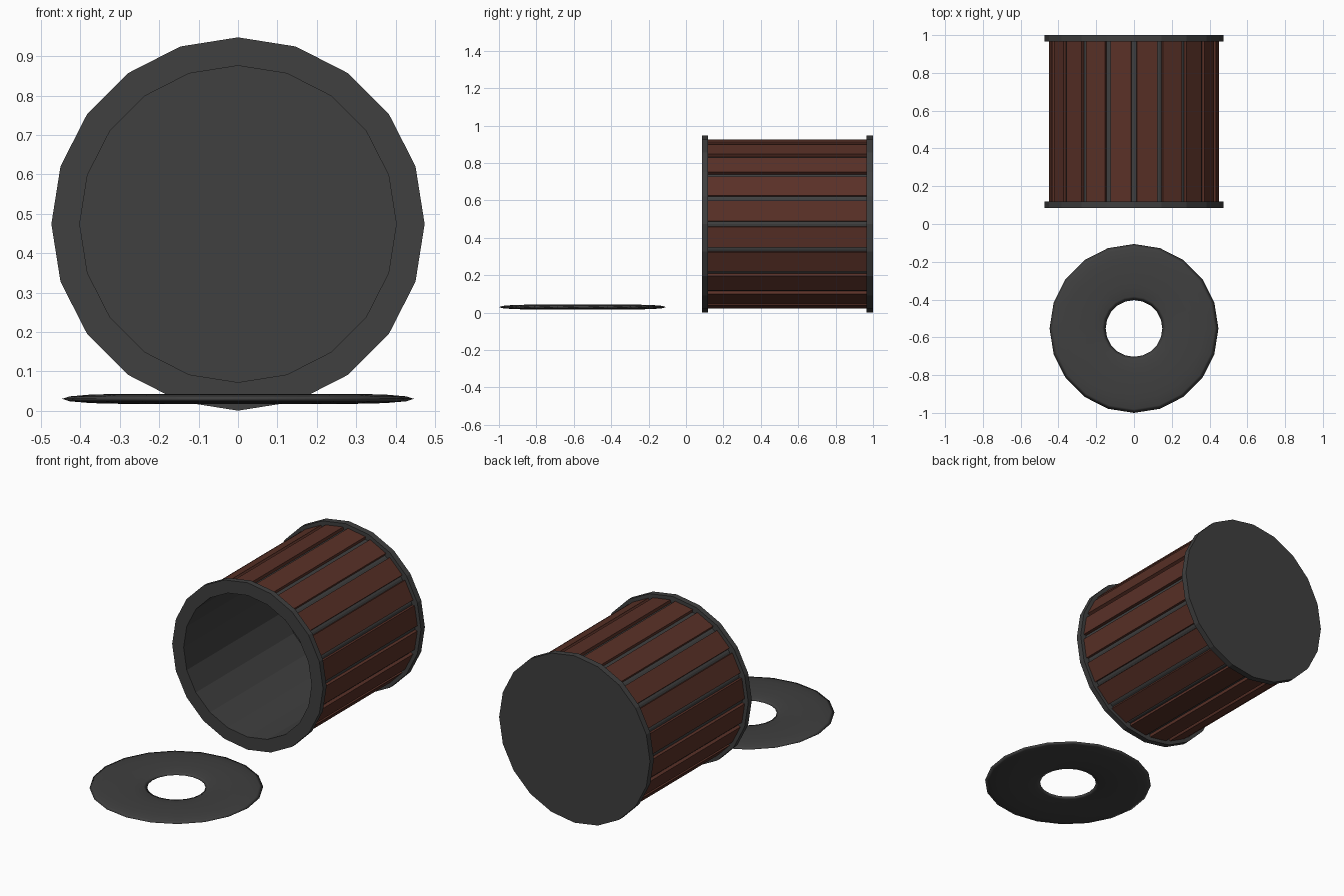
import bpy, bmesh, math
from mathutils import Matrix, Vector

if "Cube" in bpy.data.objects:
    bpy.data.objects.remove(bpy.data.objects["Cube"])

SIDES = 20
ZC = 0.474   # height of the barrel axis


def material(name, rgb):
    m = bpy.data.materials.new(name)
    m.diffuse_color = (*rgb, 1)
    m.use_nodes = True
    m.node_tree.nodes["Principled BSDF"].inputs["Base Color"].default_value = m.diffuse_color
    return m


METAL = material("dark_metal", (0.05, 0.05, 0.05))
WOOD = material("wood", (0.10, 0.03, 0.02))


def finish(bm, name, mat):
    bmesh.ops.remove_doubles(bm, verts=bm.verts, dist=1e-5)
    bmesh.ops.recalc_face_normals(bm, faces=bm.faces)
    mesh = bpy.data.meshes.new(name)
    bm.to_mesh(mesh)
    bm.free()
    mesh.materials.append(mat)
    obj = bpy.data.objects.new(name, mesh)
    bpy.context.collection.objects.link(obj)
    return obj


def lathe(name, profile, mat):
    """Spin (radius, y) points around the horizontal barrel axis."""
    bm = bmesh.new()
    vs = [bm.verts.new((0, y, ZC + r)) for r, y in profile]
    es = [bm.edges.new(p) for p in zip(vs, vs[1:])]
    bmesh.ops.spin(bm, geom=vs + es, cent=(0, 0, ZC), axis=(0, 1, 0),
                   angle=math.tau, steps=SIDES, use_merge=True)
    return finish(bm, name, mat)


# Hollow liner with floor and both protruding rims
lathe("bin_body", [(0, 1.0), (0.474, 1.0), (0.474, 0.965), (0.437, 0.965),
                   (0.437, 0.118), (0.474, 0.118), (0.474, 0.086),
                   (0.402, 0.086), (0.402, 0.965), (0, 0.965)], METAL)

# Wooden slats, one on each flat side
bm = bmesh.new()
for i in range(SIDES):
    a = math.tau * (i + 0.5) / SIDES
    m = (Matrix.Translation((0, 0.5415, ZC)) @ Matrix.Rotation(a, 4, 'Y')
         @ Matrix.Translation((0, 0, 0.437))
         @ Matrix.Diagonal(Vector((0.112, 0.855, 0.022, 1))))
    bmesh.ops.create_cube(bm, size=1, matrix=m)
finish(bm, "slats", WOOD)

# Lid ring lying in front: a strongly flattened torus
bpy.ops.mesh.primitive_torus_add(major_radius=0.2985, minor_radius=0.1485,
                                 major_segments=SIDES, minor_segments=12,
                                 location=(0, -0.553, 0.03))
lid = bpy.context.object
lid.name = "lid_ring"
lid.scale.z = 0.085
bpy.ops.object.transform_apply(location=False, rotation=False, scale=True)
bpy.ops.object.shade_smooth()
lid.data.materials.append(METAL)
